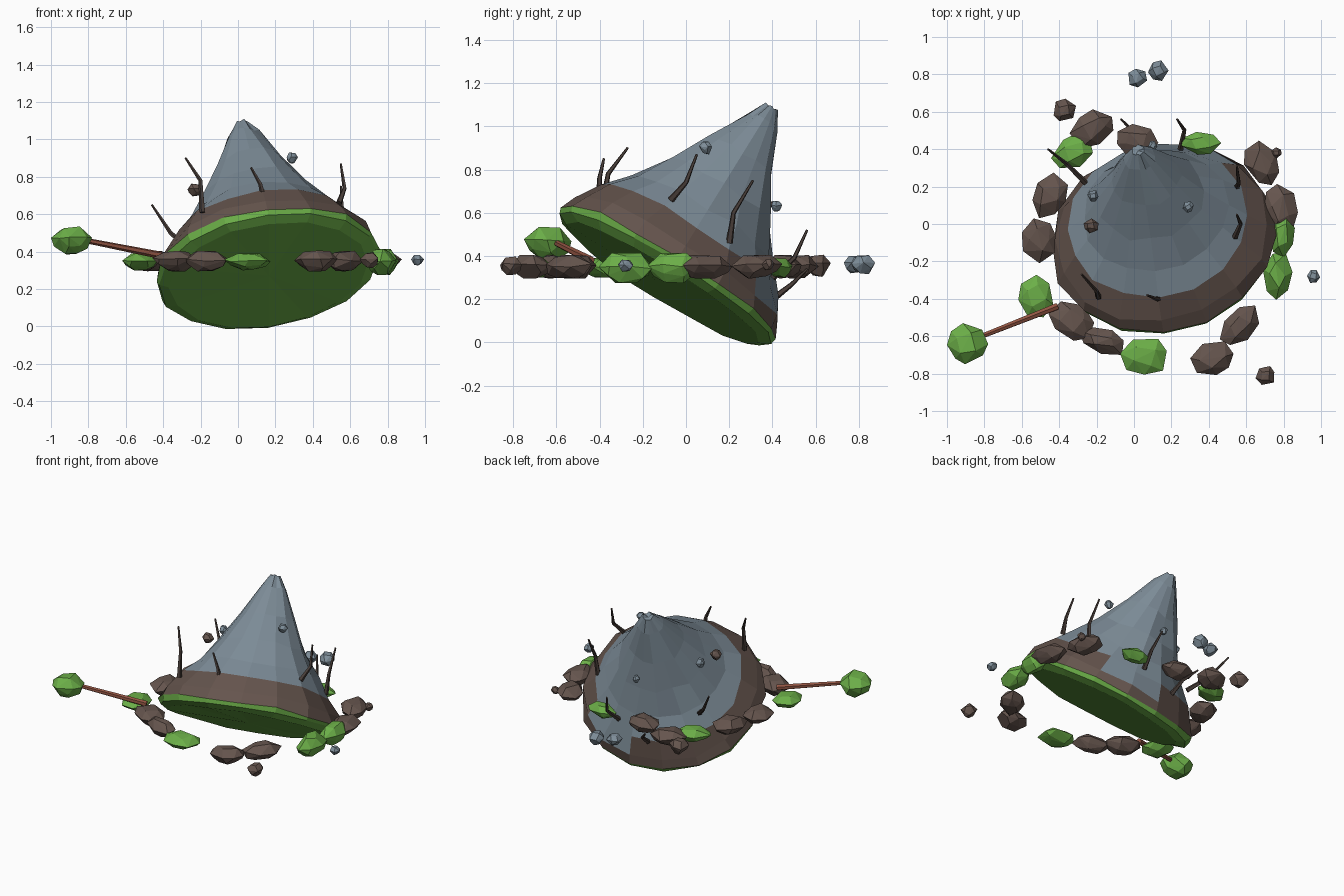
import bpy, bmesh, math, random
from mathutils import Vector, Matrix

if "Cube" in bpy.data.objects:
    bpy.data.objects.remove(bpy.data.objects["Cube"])

random.seed(4)


def material(name, rgb):
    m = bpy.data.materials.new(name)
    m.diffuse_color = (*rgb, 1)
    m.use_nodes = True
    m.node_tree.nodes["Principled BSDF"].inputs["Base Color"].default_value = m.diffuse_color
    return m


GRASS = material("grass green", (0.15, 0.43, 0.065))
EARTH = material("earth brown", (0.13, 0.09, 0.075))
STONE = material("blue grey stone", (0.21, 0.27, 0.32))
ROOT = material("dark root", (0.065, 0.047, 0.04))
TRUNK = material("red brown trunk", (0.29, 0.09, 0.055))


def finish(bm, name, mats):
    me = bpy.data.meshes.new(name)
    bmesh.ops.recalc_face_normals(bm, faces=bm.faces[:])
    bm.to_mesh(me)
    bm.free()
    ob = bpy.data.objects.new(name, me)
    for m in mats:
        me.materials.append(m)
    bpy.context.collection.objects.link(ob)
    return ob


# Tilted upside-down island: local frame leaning back and a little left
n = Vector((-0.15, 0.52, 0.84)).normalized()
u = (Vector((1, 0, 0)) - n * n.x).normalized()
v = n.cross(u)
frame = Matrix((u, v, n)).transposed()
CENTRE = Vector((0.16, -0.09, 0.305))


def island():
    # radius, height, material of the band below the ring, jitter
    profile = [(0.52, -0.035, 0, .006), (0.575, -0.01, 0, .006), (0.588, 0.02, 0, .01),
               (0.56, 0.09, 1, .012), (0.475, 0.20, 1, .012), (0.375, 0.315, 2, .012),
               (0.28, 0.47, 2, .012), (0.18, 0.65, 2, .012),
               (0.08, 0.85, 2, .008), (0.03, 0.93, 2, .006)]
    sides = 16
    bm = bmesh.new()

    def put(x, y, h):
        return bm.verts.new(CENTRE + frame @ Vector((x * 1.035, y, h)))

    rings = []
    for r, h, _, j in profile:
        ring = []
        for i in range(sides):
            a = 2 * math.pi * i / sides
            rr = r + random.uniform(-j, j)
            ring.append(put(rr * math.cos(a), rr * math.sin(a), h + random.uniform(-j, j)))
        rings.append(ring)
    for k in range(1, len(rings)):
        for i in range(sides):
            j = (i + 1) % sides
            f = bm.faces.new((rings[k-1][i], rings[k-1][j], rings[k][j], rings[k][i]))
            # stone runs lower over the earth at the back right
            f.material_index = 2 if k == 4 and i in (2, 3) else profile[k][2]
    low, top = put(0, 0, -0.04), put(0, 0, 0.925)
    for i in range(sides):
        j = (i + 1) % sides
        bm.faces.new((rings[0][j], rings[0][i], low))
        bm.faces.new((rings[-1][i], rings[-1][j], top)).material_index = 2
    finish(bm, "tilted_island", [GRASS, EARTH, STONE])


island()


# Faceted boulder: hull of three jittered rings, fitted to its size
def boulder(name, loc, size, mat, angle=0.0, sides=7):
    bm = bmesh.new()
    pts = []
    for count, r, z in ((4, 0.55, 1), (sides, 1.0, 0.15), (sides - 2, 0.8, -0.5), (4, 0.45, -1)):
        start = random.uniform(0, 6)
        for i in range(count):
            a = start + 2 * math.pi * (i + random.uniform(-0.2, 0.2)) / count
            s = r * random.uniform(0.92, 1.08)
            pts.append(Vector((s * math.cos(a), s * math.sin(a), z + random.uniform(-0.15, 0.15))))
    lo = [min(p[k] for p in pts) for k in range(3)]
    hi = [max(p[k] for p in pts) for k in range(3)]
    rot = Matrix.Rotation(math.radians(angle), 3, 'Z')
    for p in pts:
        q = Vector([((p[k] - lo[k]) / (hi[k] - lo[k]) - 0.5) * size[k] for k in range(3)])
        bm.verts.new(rot @ q + Vector(loc))
    bmesh.ops.convex_hull(bm, input=bm.verts[:])
    bmesh.ops.delete(bm, geom=[w for w in bm.verts if not w.link_faces], context='VERTS')
    finish(bm, name, [mat])


# Ring of floating boulders: x, y, length, width, angle
earth_ring = [(-.22, .51, .24, .18, 30), (.02, .455, .22, .16, 0), (-.455, .145, .25, .18, 60),
              (-.51, -.09, .18, .24, 0), (-.33, -.51, .25, .19, -30), (-.17, -.62, .26, .14, -25),
              (.42, -.72, .23, .18, 15), (.57, -.54, .26, .16, 50), (.69, .32, .24, .18, -60),
              (.78, .09, .18, .25, 10)]
grass_ring = [(.36, .43, .21, .12, -5), (-.33, .38, .23, .17, 25), (-.53, -.39, .18, .23, 10),
              (.05, -.71, .25, .19, 0), (.79, -.06, .14, .24, 0), (.765, -.28, .16, .25, -5)]
for x, y, l, w, a in earth_ring:
    boulder("earth_boulder", (x, y, 0.35), (l, w, 0.11), EARTH, a)
for x, y, l, w, a in grass_ring:
    boulder("grass_boulder", (x, y, 0.345), (l, w, 0.14 if x > .7 else 0.09), GRASS, a)

# Small loose pebbles: x, y, z, size
for x, y, z, s in [(.02, .78, .36, .10), (.13, .82, .36, .11), (.96, -.28, .355, .07),
                   (.29, .09, .90, .06), (-.22, .15, .73, .06), (.10, .42, .63, .05)]:
    boulder("stone_pebble", (x, y, z), (s, s, s * .8 if z < .4 else s), STONE, sides=6)
for x, y, z, s in [(-.37, .61, .355, .12), (.70, -.81, .355, .10), (.76, .38, .36, .06),
                   (-.23, -.01, .73, .08)]:
    boulder("earth_pebble", (x, y, z), (s, s, s * .85), EARTH, sides=6)


# Tapered stick through a few points
def stick(name, pts, r0, r1, mat, sides=5):
    pts = [Vector(p) for p in pts]
    bm = bmesh.new()
    rings = []
    for i, p in enumerate(pts):
        d = (pts[min(i + 1, len(pts) - 1)] - pts[max(i - 1, 0)]).normalized()
        a = d.cross(Vector((1, 0.3, 0))).normalized()
        b = d.cross(a)
        r = r0 + (r1 - r0) * i / (len(pts) - 1)
        rings.append([bm.verts.new(p + r * (a * math.cos(t) + b * math.sin(t)))
                      for t in (2 * math.pi * k / sides for k in range(sides))])
    for lo, hi in zip(rings, rings[1:]):
        for k in range(sides):
            j = (k + 1) % sides
            bm.faces.new((lo[k], lo[j], hi[j], hi[k]))
    bm.faces.new(rings[0])
    bm.faces.new(rings[-1])
    finish(bm, name, [mat])


# Bent roots sticking out of the earth band
roots = [[(-.19, -.39, .61), (-.20, -.36, .78), (-.28, -.27, .90)],
         [(.14, -.40, .68), (.12, -.40, .76), (.07, -.38, .85)],
         [(.54, -.07, .66), (.57, .00, .74), (.55, .05, .87)],
         [(.55, .20, .46), (.56, .22, .60), (.55, .31, .75)],
         [(.25, .40, .30), (.27, .50, .39), (.23, .56, .52)],
         [(.02, .40, .20), (.00, .49, .27), (-.07, .56, .34)],
         [(-.26, .22, .41), (-.36, .32, .50), (-.46, .40, .65)]]
for r in roots:
    stick("bent_root", r, 0.017, 0.006, ROOT)

# Sideways tree: trunk and leafy crown
stick("tree_trunk", [(-.41, -.44, .38), (-.84, -.61, .465)], 0.02, 0.014, TRUNK, 6)
boulder("tree_crown", (-.89, -.64, .46), (.22, .22, .15), GRASS, sides=8)
